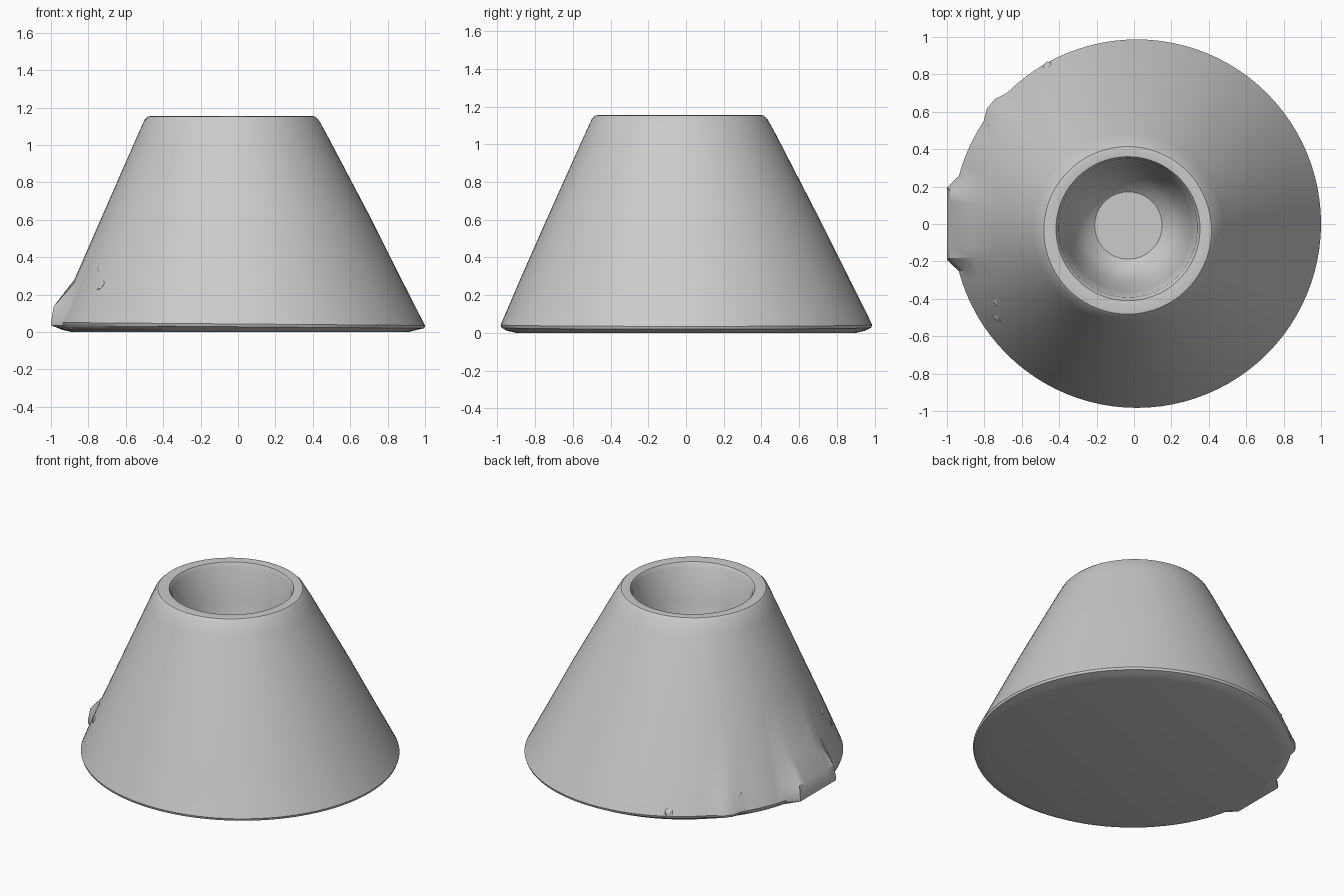
import bpy, bmesh, math, random
from mathutils import Vector

if "Cube" in bpy.data.objects:
    bpy.data.objects.remove(bpy.data.objects["Cube"])

random.seed(4)
N = 96

# Profile rings: (centre x, centre y, radius, z), underside -> outer wall -> rim -> bowl floor
RINGS = [
    (0.01, 0.00, 0.90, 0.000),
    (0.01, 0.00, 0.95, 0.012),
    (0.015, 0.002, 0.980, 0.028),
    (0.015, 0.002, 0.985, 0.043),
    (0.010, 0.000, 0.945, 0.13),
    (0.000, -0.006, 0.875, 0.28),
    (-0.010, -0.015, 0.725, 0.60),
    (-0.030, -0.030, 0.508, 1.05),
    (-0.034, -0.034, 0.465, 1.135),
    (-0.034, -0.034, 0.448, 1.152),
    (-0.034, -0.034, 0.430, 1.155),
    (-0.032, -0.025, 0.385, 1.150),
    (-0.032, -0.022, 0.370, 1.125),
    (-0.030, -0.018, 0.340, 0.90),
    (-0.030, -0.012, 0.295, 0.72),
    (-0.030, -0.010, 0.240, 0.60),
    (-0.030, -0.008, 0.180, 0.55),
]


def build_cone():
    bm = bmesh.new()
    loops = []
    for i, (cx, cy, r, z) in enumerate(RINGS):
        loop = []
        for k in range(N):
            a = 2 * math.pi * k / N
            x, y, h = cx + r * math.cos(a), cy + r * math.sin(a), z
            if 2 <= i <= 4:
                # slightly tilted foot edge and the two lumps on the left
                h -= 0.008 * math.cos(a)
                d = abs(a - math.pi)
                if d < 0.25:
                    x = min(x, (-1.0, -1.0, -0.985)[i - 2])
                if abs(a - 2.44) < 0.08:
                    x -= 0.02
                    y += 0.015
            loop.append(bm.verts.new((x, y, h)))
        loops.append(loop)
    for lo, hi in zip(loops, loops[1:]):
        for k in range(N):
            j = (k + 1) % N
            bm.faces.new((lo[k], lo[j], hi[j], hi[k]))
    bm.faces.new(loops[0][::-1])
    bm.faces.new(loops[-1])
    return add_object("hollow_cone", bm)


def add_object(name, bm):
    bmesh.ops.recalc_face_normals(bm, faces=bm.faces)
    me = bpy.data.meshes.new(name)
    bm.to_mesh(me)
    bm.free()
    ob = bpy.data.objects.new(name, me)
    bpy.context.collection.objects.link(ob)
    return ob


cone = build_cone()
bpy.context.view_layer.objects.active = cone
cone.select_set(True)
bpy.ops.object.shade_smooth_by_angle(angle=math.radians(30))

# Small rough flakes on the left side of the wall: (angle in degrees, height, size)
bm = bmesh.new()
for deg, z, s in [(209, 0.34, 0.035), (214, 0.25, 0.035), (214, 0.60, 0.022),
                  (224, 0.70, 0.025), (145, 0.15, 0.04), (119, 0.07, 0.035),
                  (160, 0.32, 0.022)]:
    a = math.radians(deg)
    t = z / 1.15
    r = 1.003 - 0.465 * 1.18 * t + 0.002
    out = Vector((math.cos(a), math.sin(a), 0.5)).normalized()
    c = Vector((-0.03 * t + 0.01 + r * math.cos(a), -0.03 * t + r * math.sin(a), z))
    for v in bmesh.ops.create_icosphere(bm, subdivisions=1, radius=s)["verts"]:
        p = v.co * random.uniform(0.7, 1.1)
        v.co = c + p - out * p.dot(out) * 0.65
add_object("surface_flakes", bm)
